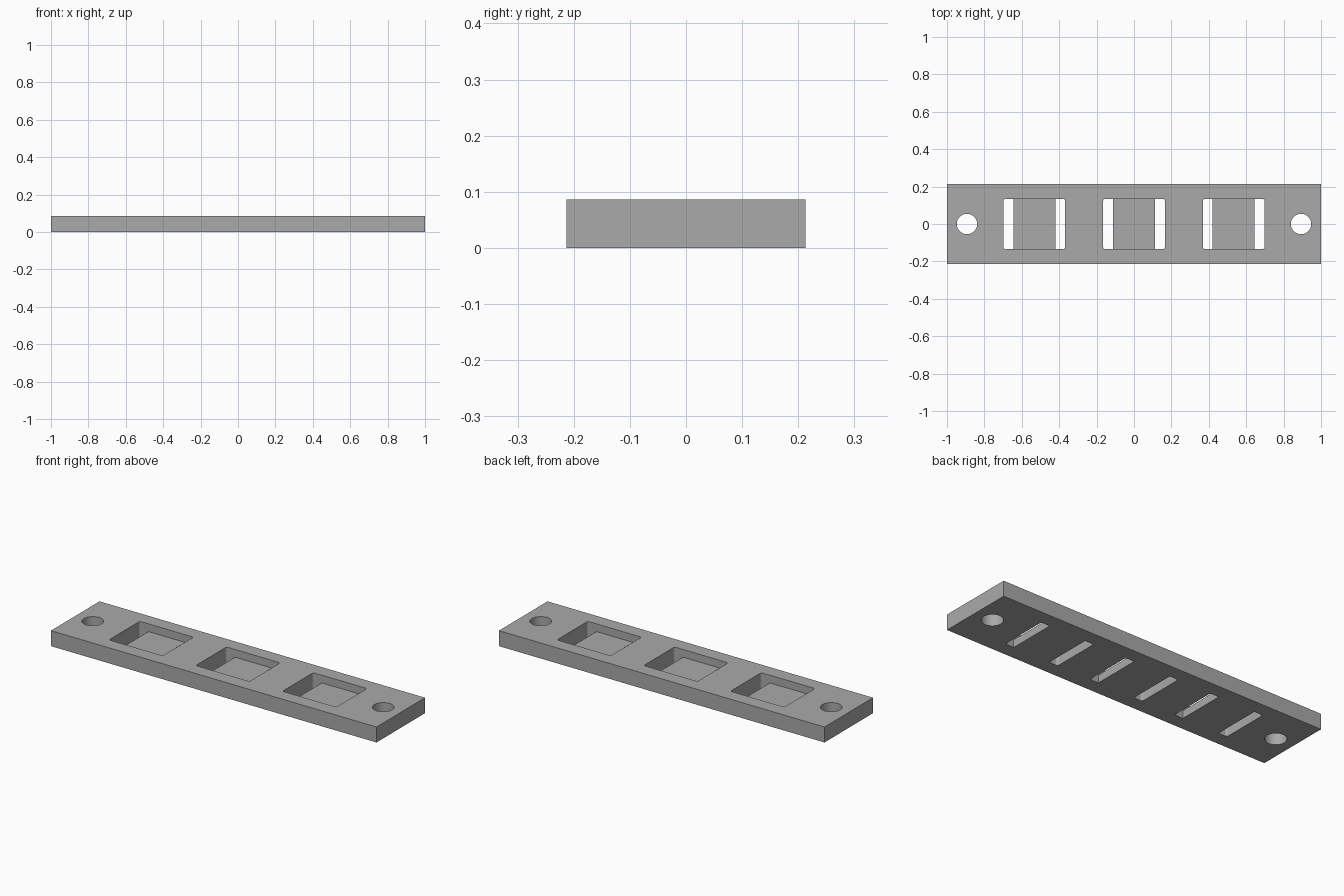
import bpy, bmesh
from math import cos, sin, pi

if "Cube" in bpy.data.objects:
    bpy.data.objects.remove(bpy.data.objects["Cube"])

LENGTH, WIDTH, HEIGHT = 2.0, 0.426, 0.086
FLOOR = 0.043                       # top of the bridge inside each pocket
POCKET_X, POCKET_Y, CORNER = 0.33, 0.27, 0.013
SLOT = 0.053
PITCH, HOLE_X, HOLE_R = 0.533, 0.893, 0.0545

grey = bpy.data.materials.new("plain grey")
grey.use_nodes = True
colour = (0.40, 0.40, 0.40, 1)
grey.diffuse_color = colour
grey.node_tree.nodes["Principled BSDF"].inputs["Base Color"].default_value = colour


def prism(name, outline, z0, z1):
    """Extrude a closed outline between two heights."""
    bm = bmesh.new()
    face = bm.faces.new([bm.verts.new((x, y, z0)) for x, y in outline])
    top = bmesh.ops.extrude_face_region(bm, geom=[face])["geom"]
    bmesh.ops.translate(bm, vec=(0, 0, z1 - z0),
                        verts=[v for v in top if isinstance(v, bmesh.types.BMVert)])
    bmesh.ops.recalc_face_normals(bm, faces=bm.faces)
    mesh = bpy.data.meshes.new(name)
    bm.to_mesh(mesh)
    bm.free()
    mesh.materials.append(grey)
    obj = bpy.data.objects.new(name, mesh)
    bpy.context.collection.objects.link(obj)
    return obj


def rectangle(cx, w, d):
    return [(cx + sx * w / 2, sy * d / 2)
            for sx, sy in ((1, 1), (-1, 1), (-1, -1), (1, -1))]


def rounded(cx, w, d, r, steps=6):
    points = []
    for i, (x, y) in enumerate(rectangle(cx, w - 2 * r, d - 2 * r)):
        for k in range(steps + 1):
            a = (i + k / steps) * pi / 2
            points.append((x + r * cos(a), y + r * sin(a)))
    return points


def circle(cx, r, n=48):
    return [(cx + r * cos(2 * pi * k / n), r * sin(2 * pi * k / n)) for k in range(n)]


def subtract(target, cutter):
    """Cut one solid from another and discard the cutter."""
    mod = target.modifiers.new("cut", "BOOLEAN")
    mod.operation, mod.solver, mod.object = "DIFFERENCE", "EXACT", cutter
    bpy.ops.object.select_all(action="DESELECT")
    bpy.context.view_layer.objects.active = target
    target.select_set(True)
    bpy.ops.object.modifier_apply(modifier=mod.name)
    bpy.data.objects.remove(cutter)


# Mounting plate
plate = prism("mounting_plate", rectangle(0, LENGTH, WIDTH), 0, HEIGHT)

# Pockets: open through at both ends, with a bridge left between the slots
for i in (-1, 0, 1):
    x = i * PITCH
    pocket = prism("pocket_cutter", rounded(x, POCKET_X, POCKET_Y, CORNER), -0.1, HEIGHT + 0.1)
    bridge = prism("bridge_cutter", rectangle(x, POCKET_X - 2 * SLOT, WIDTH), -0.2, FLOOR)
    subtract(pocket, bridge)
    subtract(plate, pocket)

# Screw holes
for side in (-1, 1):
    subtract(plate, prism("hole_cutter", circle(side * HOLE_X, HOLE_R), -0.1, HEIGHT + 0.1))

bpy.ops.object.select_all(action="DESELECT")
plate.select_set(True)
bpy.context.view_layer.objects.active = plate
bpy.ops.object.shade_smooth_by_angle()
